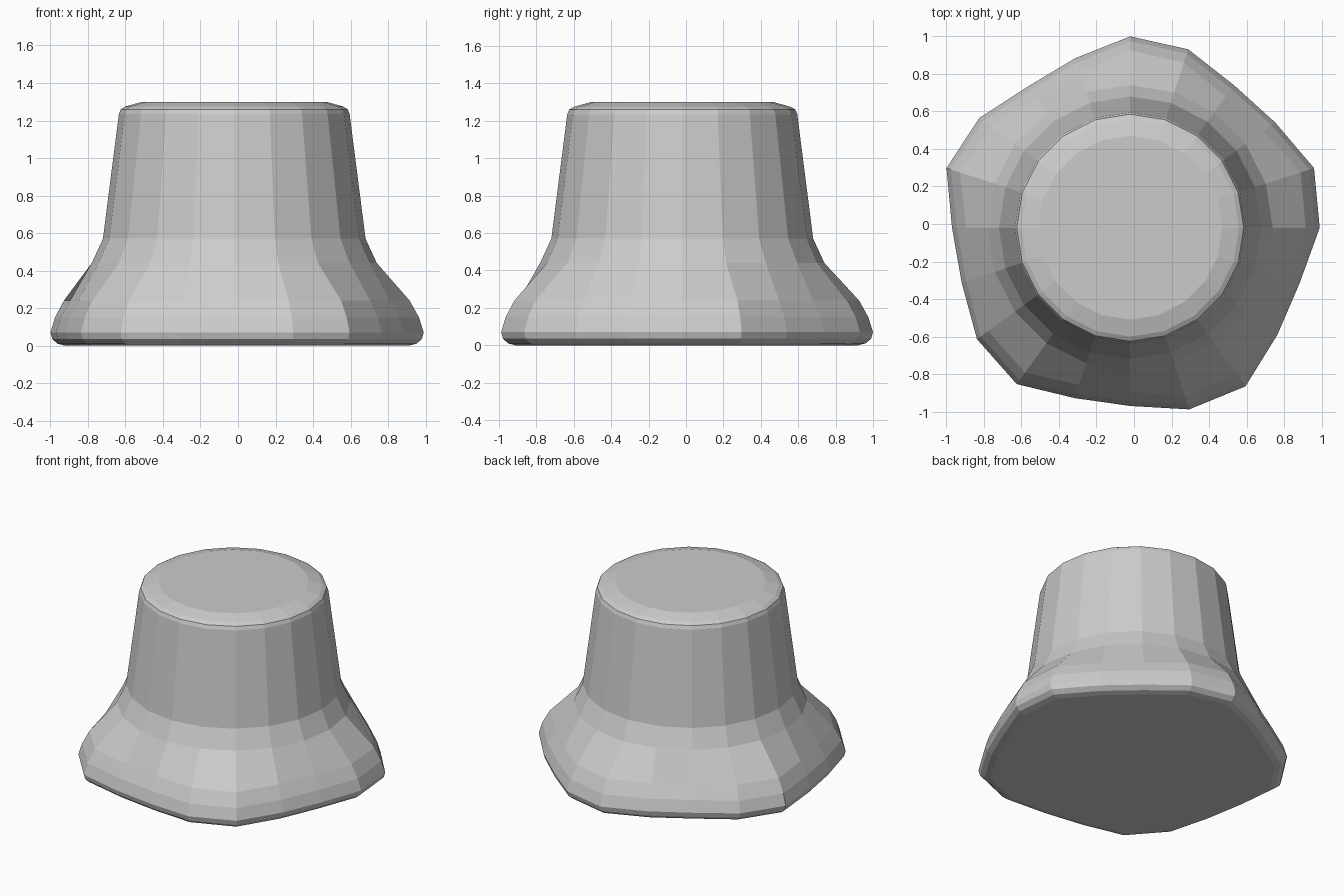
import bpy, bmesh
from math import cos, sin, radians

if "Cube" in bpy.data.objects:
    bpy.data.objects.remove(bpy.data.objects["Cube"], do_unlink=True)

grey = bpy.data.materials.new("plain grey")
grey.use_nodes = True
colour = (0.6, 0.6, 0.6, 1)
grey.diffuse_color = colour
grey.node_tree.nodes["Principled BSDF"].inputs["Base Color"].default_value = colour

# Five-cornered foot: one radius per 18 degree ray, counter-clockwise from +x
foot = [1.01, 1.03, .955, .94, 1.0, 1.02, .95, .93, .995, 1.03,
        .95, .945, 1.01, 1.03, .955, .95, 1.018, 1.045, .97, .95]
SIDES = len(foot)
CENTRE = -0.02

# Flared foot rings, bottom to top: height, inset from the foot outline
foot_rings = [(0, .08), (.01, .04), (.035, .01), (.07, 0), (.15, .025), (.24, .075)]
# Round neck and cap rings: height, radius
round_rings = [(.44, .76), (.57, .70), (1.235, .615), (1.26, .605),
               (1.275, .58), (1.3, .49)]

bm = bmesh.new()


def add_ring(z, radii):
    return [bm.verts.new((CENTRE + r * cos(radians(18 * k)),
                          CENTRE + r * sin(radians(18 * k)), z))
            for k, r in enumerate(radii)]


rings = [add_ring(z, [r - inset for r in foot]) for z, inset in foot_rings]
rings += [add_ring(z, [r] * SIDES) for z, r in round_rings]

# Bridge neighbouring rings, then close both ends
for low, high in zip(rings, rings[1:]):
    for k in range(SIDES):
        n = (k + 1) % SIDES
        bm.faces.new((low[k], low[n], high[n], high[k]))
bm.faces.new(rings[0][::-1])
bm.faces.new(rings[-1])

mesh = bpy.data.meshes.new("flared_knob")
bm.to_mesh(mesh)
bm.free()
mesh.materials.append(grey)
knob = bpy.data.objects.new("flared_knob", mesh)
bpy.context.collection.objects.link(knob)
